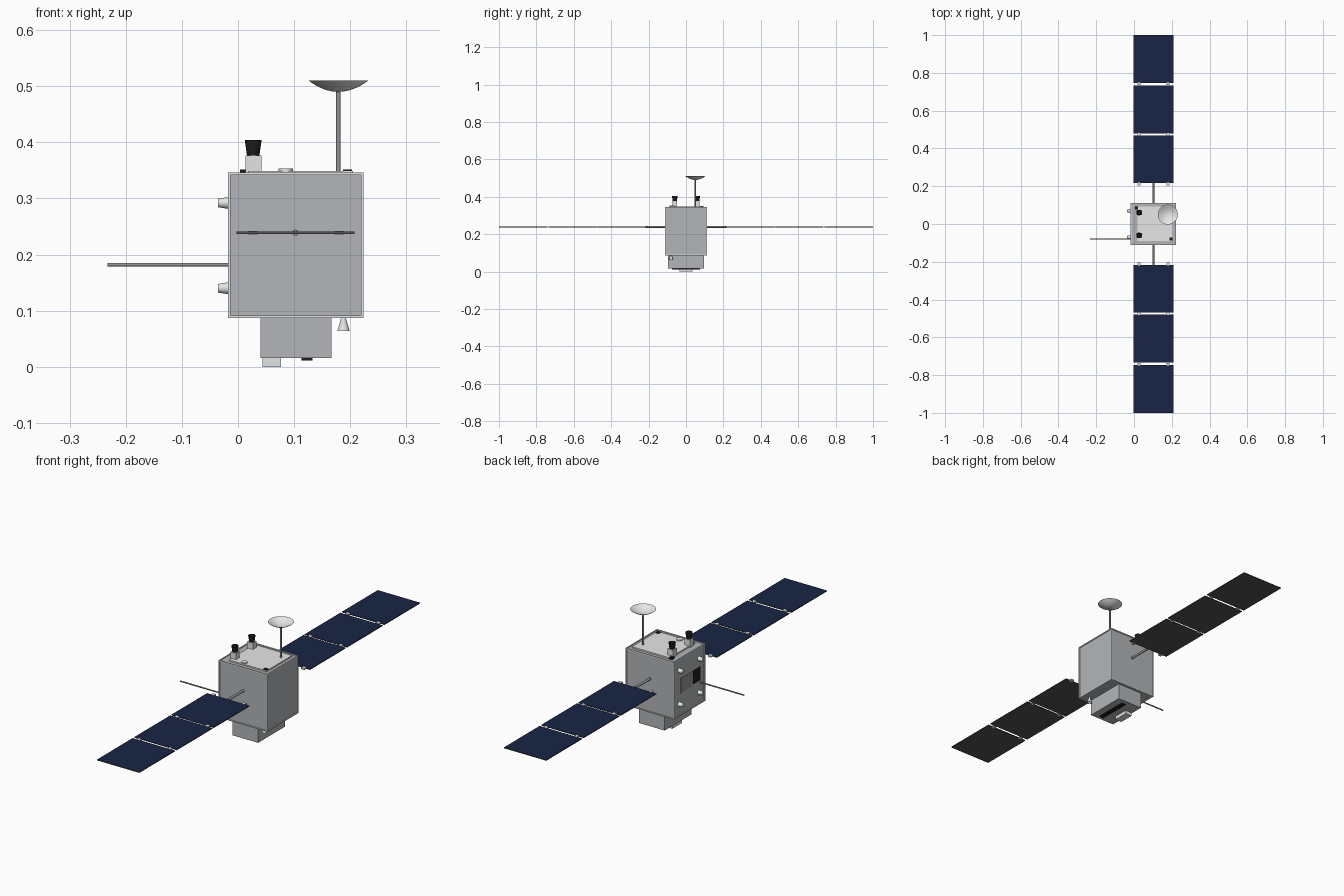
import bpy, bmesh, math
from mathutils import Vector, Matrix

cube = bpy.data.objects.get("Cube")
if cube:
    bpy.data.objects.remove(cube, do_unlink=True)


def material(name, r, g, b):
    m = bpy.data.materials.new(name)
    m.use_nodes = True
    m.diffuse_color = (r, g, b, 1)
    m.node_tree.nodes["Principled BSDF"].inputs["Base Color"].default_value = (r, g, b, 1)
    return m


FRAME = material("light frame grey", .76, .78, .78)
PANEL = material("body grey", .45, .46, .48)
PLATE = material("pale grey", .8, .8, .8)
METAL = material("metal grey", .3, .3, .31)
DARK = material("charcoal", .085, .085, .085)
BLACK = material("black", .012, .012, .013)
NAVY = material("solar navy", .009, .018, .06)


def add(name, bm, *mats):
    bmesh.ops.recalc_face_normals(bm, faces=bm.faces)
    me = bpy.data.meshes.new(name)
    bm.to_mesh(me)
    bm.free()
    for m in mats:
        me.materials.append(m)
    ob = bpy.data.objects.new(name, me)
    bpy.context.collection.objects.link(ob)
    return ob


def smooth(ob):
    bpy.ops.object.select_all(action='DESELECT')
    ob.select_set(True)
    bpy.context.view_layer.objects.active = ob
    bpy.ops.object.shade_smooth_by_angle(angle=math.radians(40))


def box_mesh(x, y, z):
    """Box spanning three (low, high) ranges."""
    bm = bmesh.new()
    bmesh.ops.create_cube(bm, size=1)
    for v in bm.verts:
        v.co = Vector([(lo + hi) / 2 + c * (hi - lo) for c, (lo, hi) in zip(v.co, (x, y, z))])
    bmesh.ops.recalc_face_normals(bm, faces=bm.faces)
    return bm


def box(name, x, y, z, mat):
    return add(name, box_mesh(x, y, z), mat)


def cone(name, start, end, r1, r2, mat, sides=24):
    """Round bar or cone from start to end."""
    a, b = Vector(start), Vector(end)
    turn = Vector((0, 0, 1)).rotation_difference(b - a).to_matrix().to_4x4()
    bm = bmesh.new()
    bmesh.ops.create_cone(bm, cap_ends=True, segments=sides, radius1=r1, radius2=r2,
                          depth=(b - a).length, matrix=Matrix.Translation((a + b) / 2) @ turn)
    ob = add(name, bm, mat)
    smooth(ob)
    return ob


def lathe(name, profile, centre, mat, steps=40):
    """Spin an (r, z) profile about a vertical axis."""
    bm = bmesh.new()
    vs = [bm.verts.new((r, 0, z)) for r, z in profile]
    es = [bm.edges.new(p) for p in zip(vs, vs[1:])]
    bmesh.ops.spin(bm, geom=vs + es, cent=(0, 0, 0), axis=(0, 0, 1),
                   angle=math.tau, steps=steps)
    bmesh.ops.remove_doubles(bm, verts=bm.verts, dist=1e-5)
    bmesh.ops.translate(bm, verts=bm.verts, vec=centre)
    ob = add(name, bm, mat)
    smooth(ob)
    return ob


# Main body: flat light frame around slightly recessed panels
bm = box_mesh((-.018, .2235), (-.112, .112), (.087, .346))
faces = list(bm.faces)
bmesh.ops.inset_individual(bm, faces=faces, thickness=.006, depth=0)
bmesh.ops.inset_individual(bm, faces=faces, thickness=.0005, depth=-.003)
for f in faces:
    f.material_index = 1
add("body", bm, FRAME, PANEL)
box("top_plate", (.018, .205), (-.09, .092), (.34, .349), PLATE)

# Lower equipment bay
box("lower_bay", (.04, .167), (-.095, .095), (.016, .094), PANEL)
box("bay_sensor", (.044, .077), (-.035, .035), (0, .018), FRAME)
box("bay_slot", (.113, .133), (-.075, .075), (.011, .018), BLACK)
lathe("main_nozzle", [(0, .093), (.004, .093), (.005, .084), (.011, .064), (.009, .064),
                      (.003, .084), (0, .084)], (.188, -.08, 0), FRAME, 24)

# Star trackers on the roof
for side, y in (("right", -.06), ("left", .06)):
    box("tracker_base_" + side, (.013, .0415), (y - .013, y + .013), (.342, .377), FRAME)
    lathe("tracker_hood_" + side, [(0, .376), (.011, .376), (.015, .404), (.013, .404),
                                   (.009, .382), (0, .382)], (.027, y, 0), BLACK, 24)

# Small roof fittings
cone("roof_disk", (.085, -.075, .347), (.085, -.075, .3535), .013, .013, PLATE)
for i, (x, y) in enumerate(((.195, -.08), (.012, .085))):
    box(f"roof_sensor_{i}", (x - .008, x + .008), (y - .008, y + .008), (.341, .352), BLACK)

# Dish antenna on its mast
cone("dish_mast", (.179, .05, .343), (.179, .05, .492), .004, .004, METAL, 16)
outer = [(.053 * t / 8, .49 + .02 * (t / 8) ** 2) for t in range(9)]
inner = [(r, z + .002) for r, z in reversed(outer[:-1])]
lathe("dish", outer + inner, (.179, .05, 0), PLATE)

# Side fittings: four nozzles, boom and instruments
for y in (-.07, .07):
    for z in (.14, .292):
        cone("side_nozzle", (-.012, y, z), (-.036, y, z), .0115, .0075, FRAME)
cone("boom", (-.01, -.08, .182), (-.233, -.08, .182), .003, .003, METAL, 12)
box("side_black_unit", (-.0175, -.01), (-.08, -.03), (.193, .253), BLACK)
box("side_hatch", (-.0165, -.01), (-.02, .06), (.185, .253), METAL)

# Solar wings, one each way along y
for s, side in ((-1, "front"), (1, "back")):
    def span(a, b):
        return tuple(sorted((s * a, s * b)))
    cone(f"{side}_wing_arm", (.1025, s * .1, .239), (.1025, s * .216, .239),
         .0055, .0055, METAL, 16)
    for i, y0 in enumerate((.216, .4795, .7465)):
        bm = box_mesh((-.003, .208), span(y0, y0 + .2535), (.237, .241))
        top = max(bm.faces, key=lambda f: f.calc_center_median().z)
        top.material_index = 1
        add(f"{side}_wing_panel_{i}", bm, DARK, NAVY)
        for x in (.027, .18):
            box(f"{side}_wing_hinge_{i}", (x - .008, x + .008), span(y0 - .011, y0 + .003),
                (.2355, .2422), FRAME)
